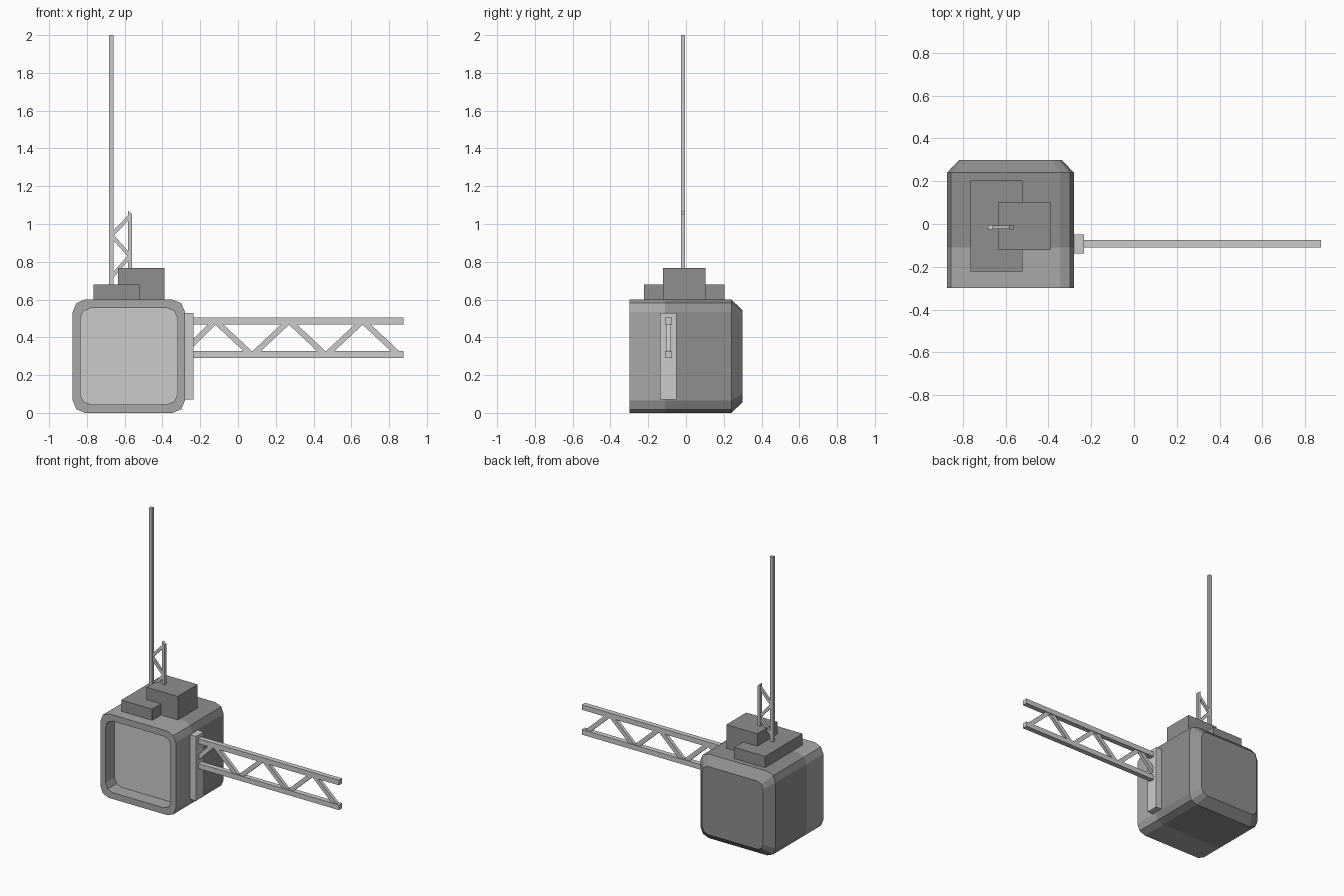
import bpy, bmesh, math
from mathutils import Vector, Matrix

if "Cube" in bpy.data.objects:
    bpy.data.objects.remove(bpy.data.objects["Cube"])


def grey(name, v):
    m = bpy.data.materials.new(name)
    m.diffuse_color = (v, v, v, 1)
    m.use_nodes = True
    m.node_tree.nodes["Principled BSDF"].inputs["Base Color"].default_value = m.diffuse_color
    return m


PALE, LIGHT = grey("pale_grey", 0.8), grey("light_grey", 0.585)
MID, DARK = grey("mid_grey", 0.395), grey("dark_grey", 0.275)


def finish(name, bm, *mats):
    bmesh.ops.recalc_face_normals(bm, faces=bm.faces)
    me = bpy.data.meshes.new(name)
    bm.to_mesh(me)
    bm.free()
    for m in mats:
        me.materials.append(m)
    ob = bpy.data.objects.new(name, me)
    bpy.context.collection.objects.link(ob)
    return ob


def box(name, x, y, z, mat):
    bm = bmesh.new()
    size = Matrix.Diagonal((x[1] - x[0], y[1] - y[0], z[1] - z[0], 1))
    mid = Matrix.Translation((sum(x) / 2, sum(y) / 2, sum(z) / 2))
    bmesh.ops.create_cube(bm, size=1, matrix=mid @ size)
    return finish(name, bm, mat)


def lattice(name, points, y, width, depth):
    """Zigzag of square bars through (x, z) points in the plane y."""
    bm = bmesh.new()
    for (x0, z0), (x1, z1) in zip(points, points[1:]):
        d = Vector((x1 - x0, 0, z1 - z0))
        m = (Matrix.Translation(((x0 + x1) / 2, y, (z0 + z1) / 2))
             @ Matrix.Rotation(-math.atan2(d.z, d.x), 4, 'Y')
             @ Matrix.Diagonal((d.length, depth, width, 1)))
        bmesh.ops.create_cube(bm, size=1, matrix=m)
    return finish(name, bm, LIGHT)


def rounded_ring(bm, y, hx, hz, r):
    """Rounded rectangle with two segments per corner."""
    ring = []
    for i, (sx, sz) in enumerate([(1, 1), (-1, 1), (-1, -1), (1, -1)]):
        for k in range(3):
            a = math.radians(90 * i + 45 * k)
            ring.append(bm.verts.new((-0.578 + sx * (hx - r) + r * math.cos(a), y,
                                      0.3 + sz * (hz - r) + r * math.sin(a))))
    return ring


# Housing: pale recessed front panel, mid grey front collar, dark chamfered back
bm = bmesh.new()
sections = [(-0.20, 0.257, 0.255, 0.055), (-0.30, 0.257, 0.255, 0.055),
            (-0.30, 0.297, 0.30, 0.065), (-0.11, 0.297, 0.30, 0.065),
            (0.24, 0.297, 0.30, 0.065), (0.30, 0.24, 0.243, 0.045)]
rings = [rounded_ring(bm, *s) for s in sections]
for n, (a, b) in enumerate(zip(rings, rings[1:])):
    for i in range(12):
        j = (i + 1) % 12
        bm.faces.new((a[i], a[j], b[j], b[i])).material_index = 1 if n < 3 else 2
bm.faces.new(rings[0]).material_index = 0
bm.faces.new(rings[-1]).material_index = 2
finish("housing", bm, PALE, MID, DARK)

# Roof boxes
box("low_roof_box", (-0.766, -0.522), (-0.222, 0.203), (0.595, 0.68), DARK)
box("tall_roof_box", (-0.635, -0.39), (-0.122, 0.102), (0.595, 0.768), DARK)

# Side mounting plate and boom
box("boom_mount", (-0.285, -0.235), (-0.138, -0.05), (0.07, 0.53), LIGHT)
for name, z in (("boom_upper_rail", (0.468, 0.504)), ("boom_lower_rail", (0.291, 0.327))):
    box(name, (-0.24, 0.875), (-0.111, -0.075), z, LIGHT)
lattice("boom_lattice",
        [(-0.255, 0.352), (-0.12, 0.487), (0.075, 0.305), (0.27, 0.487),
         (0.465, 0.305), (0.66, 0.487), (0.855, 0.305)], -0.093, 0.03, 0.024)

# Antenna: tall mast, short mast with slanted top, lattice between
box("tall_mast", (-0.683, -0.659), (-0.026, -0.004), (0.67, 2.0), LIGHT)
short = box("short_mast", (-0.583, -0.561), (-0.026, -0.004), (0.76, 1.07), LIGHT)
for v in short.data.vertices:
    if v.co.z > 1 and v.co.x > -0.57:
        v.co.z -= 0.018
lattice("mast_lattice",
        [(-0.572, 1.042), (-0.67, 0.94), (-0.572, 0.83), (-0.67, 0.72)],
        -0.015, 0.02, 0.016)
